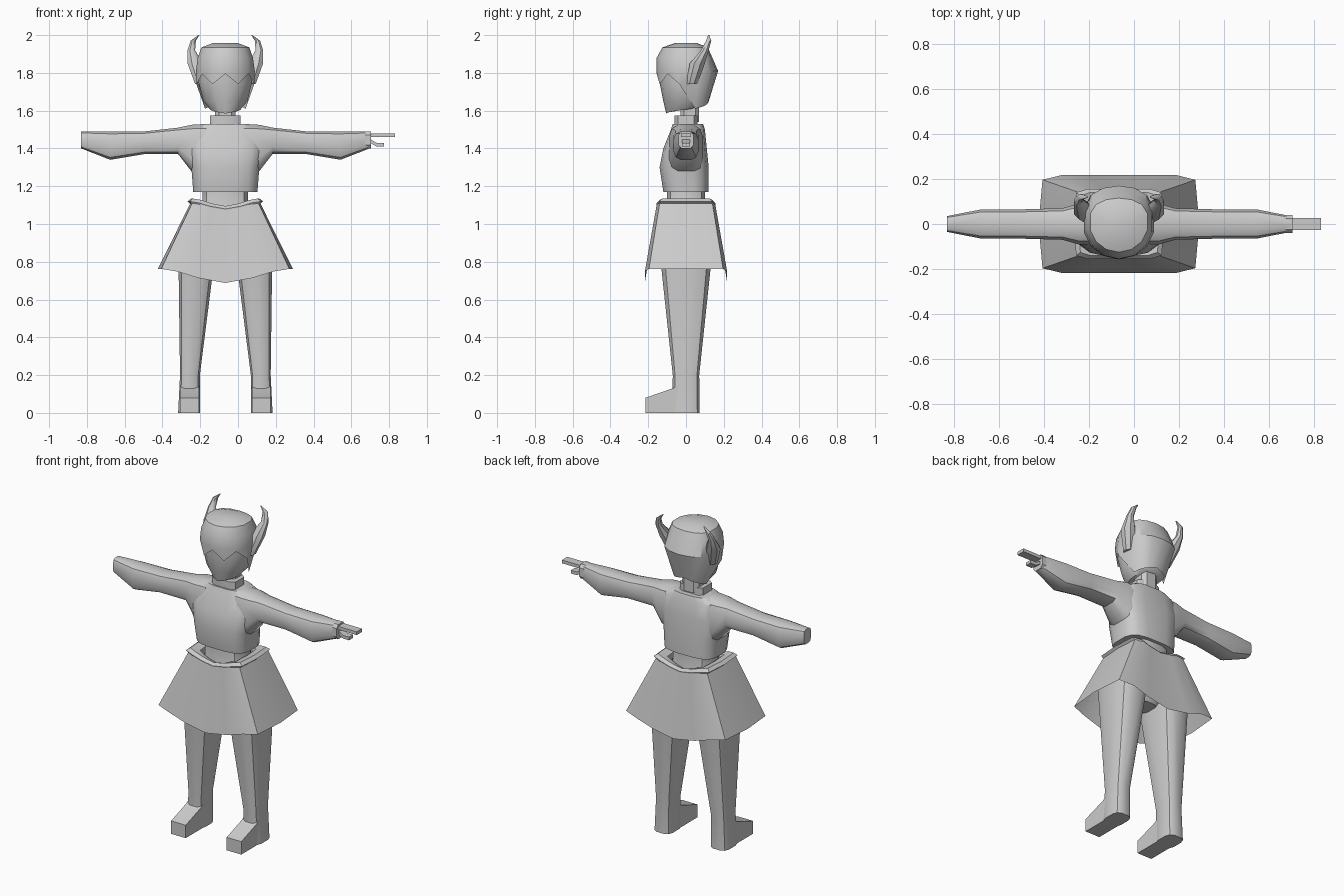
import bpy, bmesh
from math import cos, sin, pi, copysign, radians

if "Cube" in bpy.data.objects:
    bpy.data.objects.remove(bpy.data.objects["Cube"])

BODY_CENTRE = -0.067

grey = bpy.data.materials.new("plain_grey")
grey.use_nodes = True
grey.diffuse_color = (0.6, 0.6, 0.6, 1)
grey.node_tree.nodes["Principled BSDF"].inputs["Base Color"].default_value = grey.diffuse_color


def loft(name, rings, bottom=True, top=True, side=1, crease=38):
    """Skin a list of point rings; a negative side mirrors the part."""
    bm = bmesh.new()
    loops = [[bm.verts.new((side * x + BODY_CENTRE, y, z)) for x, y, z in ring]
             for ring in rings]
    for lower, upper in zip(loops, loops[1:]):
        for i in range(len(lower)):
            bm.faces.new((lower[i - 1], lower[i], upper[i], upper[i - 1]))
    if bottom:
        bm.faces.new(loops[0])
    if top:
        bm.faces.new(loops[-1])
    bmesh.ops.recalc_face_normals(bm, faces=bm.faces)
    mesh = bpy.data.meshes.new(name)
    bm.to_mesh(mesh)
    bm.free()
    mesh.materials.append(grey)
    part = bpy.data.objects.new(name, mesh)
    bpy.context.collection.objects.link(part)
    bpy.ops.object.select_all(action="DESELECT")
    part.select_set(True)
    bpy.context.view_layer.objects.active = part
    bpy.ops.object.shade_smooth_by_angle(angle=radians(crease))


def rounded_box(low_a, high_a, low_b, high_b, count=12, power=0.6):
    """Rounded rectangle that fills its bounds, as flat point pairs."""
    def soften(value):
        return copysign(abs(value) ** power, value)

    reach = soften(cos(pi / count))
    points = []
    for i in range(count):
        angle = 2 * pi * (i + 0.5) / count
        across = soften(cos(angle)) / reach
        along = soften(sin(angle)) / reach
        points.append(((low_a + high_a + (high_a - low_a) * across) / 2,
                       (low_b + high_b + (high_b - low_b) * along) / 2))
    return points


def upright_ring(height, half_width, front, back, **shape):
    outline = rounded_box(-half_width, half_width, -front, back, **shape)
    return [(x, y, height) for x, y in outline]


def limb_ring(height, inner, outer, depth, **shape):
    outline = rounded_box(inner, outer, -depth, depth, **shape)
    return [(x, y, height) for x, y in outline]


def sideways_ring(reach, depth, low, high, **shape):
    outline = rounded_box(-depth, depth, low, high, **shape)
    return [(reach, y, z) for y, z in outline]


def foot_ring(forward, height):
    outline = rounded_box(0.14, 0.24, 0, height, count=4)
    return [(x, -forward, z) for x, z in outline]


def horn_ring(height, radius, out, back):
    outline = rounded_box(out - radius, out + radius, back - radius, back + radius,
                          count=8, power=1)
    return [(x, y, height) for x, y in outline]


# Sweater body, bare waist and hips
loft("sweater_body", [
    upright_ring(height, half_width, front, back, count=16)
    for height, half_width, front, back in (
        (1.17, 0.17, 0.12, 0.12), (1.3, 0.18, 0.14, 0.12), (1.4, 0.2, 0.12, 0.11),
        (1.5, 0.18, 0.08, 0.1), (1.53, 0.12, 0.07, 0.09))])
loft("waist_and_hips", [
    upright_ring(height, half_width, depth, depth)
    for height, half_width, depth in ((0.8, 0.06, 0.06), (0.9, 0.17, 0.12),
                                      (1, 0.17, 0.12), (1.1, 0.12, 0.1),
                                      (1.18, 0.12, 0.1))])

# Sleeves, legs, feet and horns in mirrored pairs
sleeve = [sideways_ring(*row) for row in (
    (0.1, 0.09, 1.25, 1.53), (0.18, 0.09, 1.28, 1.525), (0.25, 0.07, 1.37, 1.51),
    (0.43, 0.065, 1.37, 1.49), (0.61, 0.065, 1.34, 1.49), (0.763, 0.035, 1.4, 1.49))]
leg = [limb_ring(*row) for row in (
    (0, 0.135, 0.25, 0.072), (0.2, 0.135, 0.24, 0.07), (0.95, 0.04, 0.25, 0.15))]
foot = [foot_ring(*row) for row in ((0, 0.17), (0.07, 0.13), (0.215, 0.08))]
horn = [horn_ring(*row) for row in (
    (1.74, 0.03, 0.13, 0.03), (1.85, 0.04, 0.16, 0.06), (1.92, 0.02, 0.18, 0.1),
    (1.97, 0.014, 0.17, 0.12), (2, 0.003, 0.14, 0.12))]
for word, side in (("left", 1), ("right", -1)):
    loft(word + "_sleeve", sleeve, side=side)
    loft(word + "_leg", leg, side=side)
    loft(word + "_foot", foot, side=side)
    loft(word + "_horn", horn, side=side)

# Cuff, fingers and thumb at the end of the left sleeve
loft("cuff", [sideways_ring(reach, 0.04, 1.4, 1.49, count=8) for reach in (0.74, 0.77)])
loft("fingers", [sideways_ring(reach, 0.026, 1.46, 1.48, count=4)
                 for reach in (0.75, 0.897)])
loft("thumb", [sideways_ring(reach, 0.02, low, low + 0.02, count=4)
               for reach, low in ((0.75, 1.44), (0.8, 1.41), (0.84, 1.41))])

# Skirt outline: straight front and back, cut corners, straight sides
quarter = [(0, -1), (0.4, -1), (0.7, -1), (0.95, -0.9), (1, 0)]
left_half = quarter + [(u, -v) for u, v in quarter[-2::-1]]
SKIRT_OUTLINE = left_half + [(-u, v) for u, v in left_half[-2:0:-1]]


def skirt_ring(height, half_width, depth, dip):
    """The edge sinks in a soft wave towards the middle of front and back."""
    return [(u * half_width, v * depth, height - dip * (1 + cos(pi * u)) / 2)
            for u, v in SKIRT_OUTLINE]


loft("skirt", [skirt_ring(0.763, 0.357, 0.218, 0.075), skirt_ring(1.11, 0.185, 0.155, 0.035)],
     bottom=False, top=False, crease=30)
loft("waistband", [
    skirt_ring(height, half_width, depth, 0.04)
    for height, half_width, depth in ((1.105, 0.183, 0.152), (1.12, 0.2, 0.155),
                                      (1.135, 0.18, 0.14), (1.12, 0.13, 0.11))],
    bottom=False, top=False, crease=30)

# Collar and neck
loft("collar", [upright_ring(height, 0.08, 0.06, 0.06, count=8, power=0.4)
                for height in (1.525, 1.575)])
loft("neck", [upright_ring(height, 0.055, 0.03, 0.07, count=8) for height in (1.54, 1.66)])

HEAD_SIDES = 14


def head_ring(half_width, front, back, height_rule, pinch_rule=lambda step: 1):
    """Pointed front and blunt back; rules take the steps away from the front."""
    points = []
    for i in range(HEAD_SIDES):
        step = min(i, HEAD_SIDES - i)
        angle = 2 * pi * i / HEAD_SIDES
        x, y = sin(angle), -cos(angle)
        y = y * front if y < 0 else y ** 0.6 * back
        pinch = pinch_rule(step)
        points.append((x * half_width * pinch, y * pinch, height_rule(step)))
    return points


def level(height):
    return lambda step: height


def chin_line(step):
    return 1.585 + 0.006 * step


def fringe_line(step):
    """Zigzag over the face, then a low edge rising gently to the nape."""
    if step < 4:
        return 1.74 if step % 2 else 1.795
    return 1.61 + 0.012 * (step - 4)


def nape_pinch(step):
    return 1 if step < 4 else 0.7


# Face under a hair cap
loft("face", [head_ring(0.08, 0.105, 0.06, chin_line), head_ring(0.12, 0.12, 0.09, level(1.65)),
              head_ring(0.145, 0.14, 0.12, level(1.75)), head_ring(0.14, 0.14, 0.12, level(1.84))])
loft("hair", [head_ring(0.157, 0.155, 0.17, fringe_line, nape_pinch)] + [
    head_ring(half_width, front, back, level(height))
    for height, half_width, front, back in (
        (1.81, 0.16, 0.157, 0.17), (1.88, 0.15, 0.155, 0.14),
        (1.935, 0.13, 0.125, 0.115), (1.957, 0.07, 0.06, 0.06))],
    bottom=False, crease=32)
